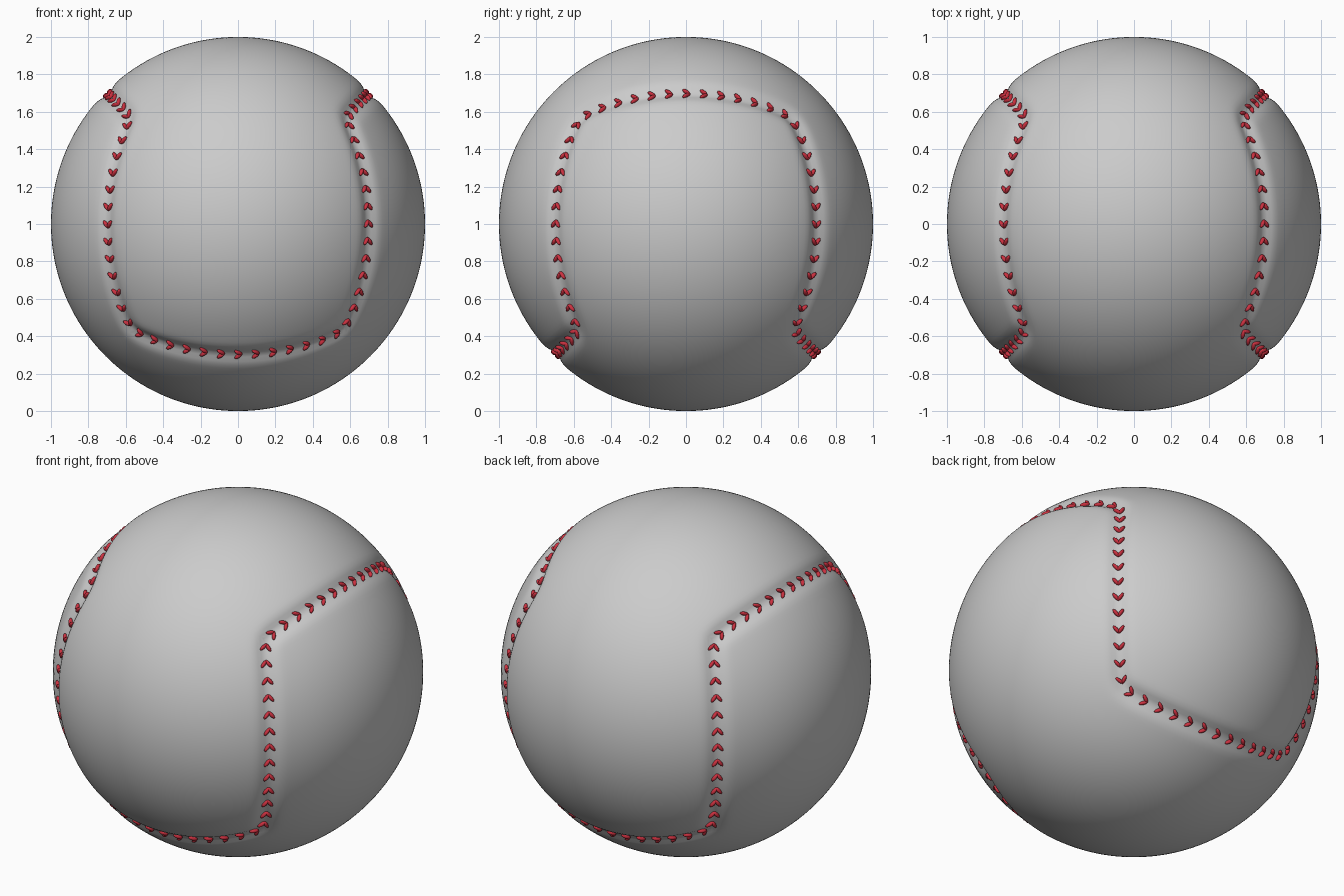
import bpy, bmesh, math
from mathutils import Vector, Matrix, kdtree

if "Cube" in bpy.data.objects:
    bpy.data.objects.remove(bpy.data.objects["Cube"])

CENTRE = Vector((0, 0, 1))
STITCHES = 104

# seam path: eight cube edges projected on the sphere, corners rounded
corners = [(-1, -1, 1), (-1, -1, -1), (1, -1, -1), (1, -1, 1),
           (1, 1, 1), (1, 1, -1), (-1, 1, -1), (-1, 1, 1)]
corners = [Vector(c).normalized() for c in corners]
PER = 104
path = []
for i, a in enumerate(corners):
    b = corners[(i + 1) % 8]
    path += [a.slerp(b, k / PER) for k in range(PER)]
for _ in range(50):
    n = len(path)
    path = [(path[i - 1] + path[i] * 2 + path[(i + 1) % n]).normalized() for i in range(n)]
tree = kdtree.KDTree(len(path))
for i, p in enumerate(path):
    tree.insert(p, i)
tree.balance()


def finish(bm, name, color=None):
    me = bpy.data.meshes.new(name)
    bm.to_mesh(me)
    bm.free()
    me.polygons.foreach_set("use_smooth", [True] * len(me.polygons))
    ob = bpy.data.objects.new(name, me)
    ob.location = CENTRE
    bpy.context.collection.objects.link(ob)
    if color:
        mat = bpy.data.materials.new(name + "_mat")
        mat.diffuse_color = color
        mat.use_nodes = True
        mat.node_tree.nodes["Principled BSDF"].inputs["Base Color"].default_value = mat.diffuse_color
        me.materials.append(mat)
    return ob


# ball: subdivided cube rounded into a sphere, with a soft groove along the seam
bm = bmesh.new()
bmesh.ops.create_cube(bm, size=2)
bmesh.ops.subdivide_edges(bm, edges=bm.edges[:], cuts=63, use_grid_fill=True)
for v in bm.verts:
    d = Vector([math.tan(c * math.pi / 4) for c in v.co]).normalized()
    dist = tree.find(d)[2]
    v.co = d * (1 - 0.024 * math.exp(-(dist / 0.045) ** 2))
finish(bm, "ball")

# stitches: pairs of small rounded threads forming chevrons along the seam
bm = bmesh.new()
n = len(path)


def thread(a, b, up):
    axis = (b - a).normalized()
    side = up.cross(axis).normalized()
    nor = axis.cross(side)
    rot = Matrix((axis, side, nor)).transposed().to_4x4()
    size = Matrix.Diagonal(((b - a).length / 2 + 0.006, 0.0105, 0.013, 1))
    bmesh.ops.create_uvsphere(bm, u_segments=10, v_segments=7, radius=1,
                              matrix=Matrix.Translation((a + b) / 2) @ rot @ size)


for s in range(STITCHES):
    i = (PER // 2 + s * n // STITCHES) % n
    p = path[i]
    t = (path[(i + 1) % n] - path[i - 1]).normalized()
    w = p.cross(t)
    apex = (p + t * 0.018).normalized() * 0.982
    for sgn in (-1, 1):
        tip = (p - t * 0.014 + w * 0.026 * sgn).normalized() * 0.988
        thread(apex, tip, p)
finish(bm, "stitches", (0.6, 0.03, 0.05, 1))
